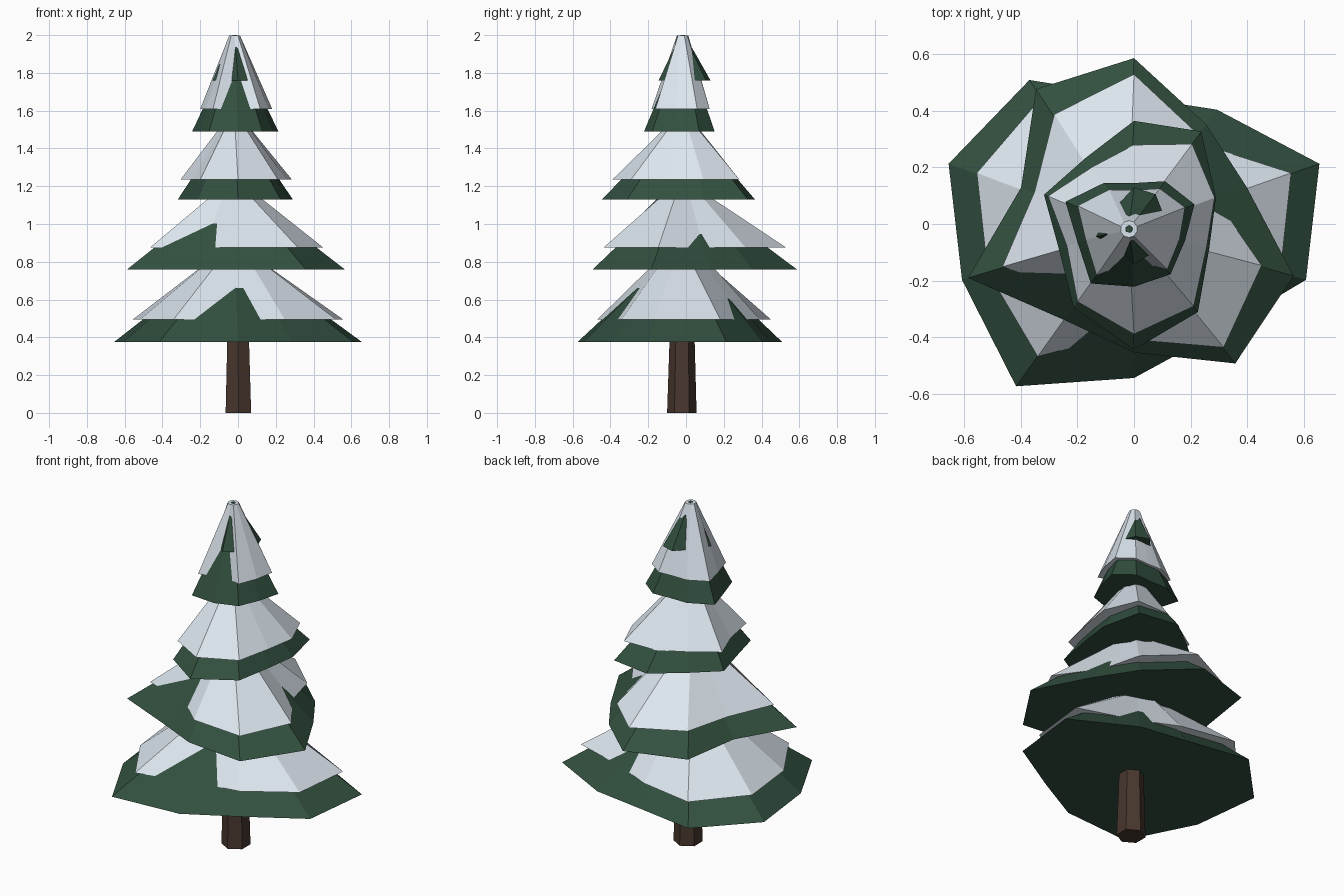
import bpy, bmesh
from math import sin, cos, radians

if "Cube" in bpy.data.objects:
    bpy.data.objects.remove(bpy.data.objects["Cube"])

def material(name, rgb):
    m = bpy.data.materials.new(name)
    m.diffuse_color = (*rgb, 1)
    m.use_nodes = True
    m.node_tree.nodes["Principled BSDF"].inputs["Base Color"].default_value = m.diffuse_color
    return m

GREEN = material("needles", (0.032, 0.08, 0.05))
SNOW = material("snow", (0.72, 0.79, 0.86))
BARK = material("bark", (0.065, 0.038, 0.027))
TIP = (-0.018, -0.018)

def ragged_cone(name, rim, rim_z, top_r, top_z, mat, base=(0, 0), top=TIP, start=18):
    """Closed frustum whose rim radius differs at every corner."""
    bm = bmesh.new()
    n = len(rim)
    dirs = [(cos(radians(start + 360 * i / n)), sin(radians(start + 360 * i / n))) for i in range(n)]
    lo = [bm.verts.new((base[0] + r * c, base[1] + r * s, rim_z)) for r, (c, s) in zip(rim, dirs)]
    hi = [bm.verts.new((top[0] + top_r * c, top[1] + top_r * s, top_z)) for c, s in dirs]
    centre = bm.verts.new((*base, rim_z))
    for i in range(n):
        j = (i + 1) % n
        bm.faces.new((lo[i], lo[j], hi[j], hi[i]))
        bm.faces.new((lo[j], lo[i], centre))
    bm.faces.new(hi)
    bmesh.ops.recalc_face_normals(bm, faces=bm.faces)
    me = bpy.data.meshes.new(name)
    bm.to_mesh(me)
    bm.free()
    me.materials.append(mat)
    ob = bpy.data.objects.new(name, me)
    bpy.context.collection.objects.link(ob)
    return ob

# trunk
ragged_cone("trunk", [0.078] * 6, 0, 0.06, 0.6, BARK, (0.002, -0.022), (0, -0.02), 30)

# bough tiers: corner radii counter-clockwise from 18 degrees, rim z, top radius, top z
boughs = [
    ([.69, .50, .45, .63, .69, .64, .71, .545, .483, .64], .375, .10, .80),
    ([.42, .435, .587, .59, .42, .617, .42, .455, .61, .594], .76, .07, 1.16),
    ([.305, .405, .365, .29, .335, .28, .365, .445, .385, .28], 1.13, .04, 1.53),
    ([.225, .187, .145, .18, .255, .21, .26, .222, .22, .19], 1.49, .02, 1.93),
    ([.11, .13, .13, .09, .09, .142, .10, .145, .12, .08], 1.76, .012, 2.0),
]
# snow caps resting on the boughs, with needles poking through at the short corners
caps = [
    ([.585, .36, .39, .555, .585, .545, .58, .38, .42, .545], .495, .12, .82),
    ([.30, .39, .53, .48, .37, .49, .30, .41, .54, .475], .875, .09, 1.18),
    ([.30, .35, .28, .25, .32, .25, .34, .39, .36, .27], 1.235, .05, 1.55),
    ([.19, .155, .12, .15, .21, .18, .225, .13, .20, .17], 1.61, .03, 1.998),
]
for i, (rim, z, r, h) in enumerate(boughs, 1):
    ragged_cone(f"boughs_{i}", rim, z, r, h, GREEN)
for i, (rim, z, r, h) in enumerate(caps, 1):
    ragged_cone(f"snow_{i}", rim, z, r, h, SNOW)
